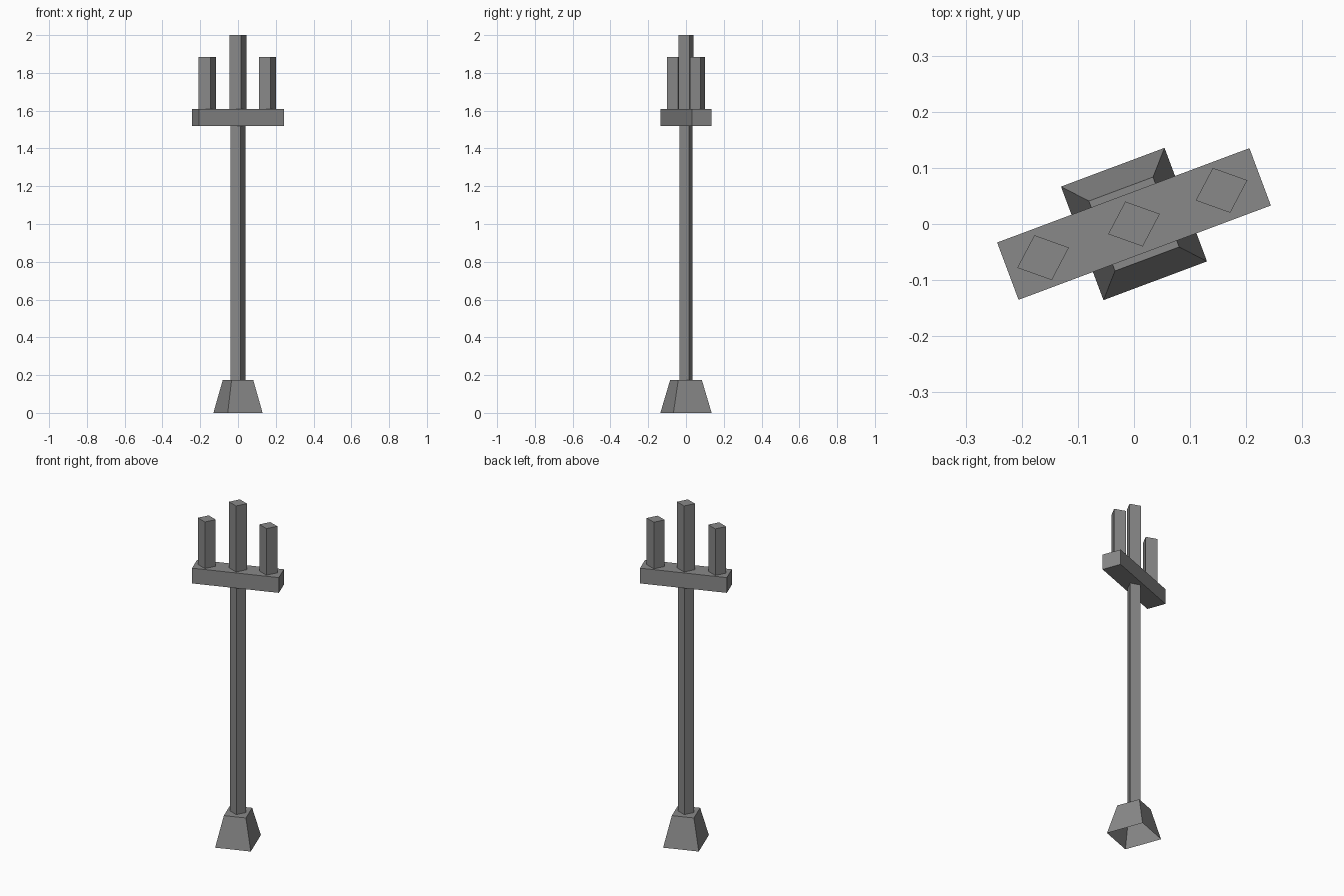
import bpy, bmesh, math
from mathutils import Matrix, Vector

if "Cube" in bpy.data.objects:
    bpy.data.objects.remove(bpy.data.objects["Cube"])

TURN = Matrix.Rotation(math.radians(20.5), 2)   # base and crossbeam are turned about z

stone = bpy.data.materials.new("grey_stone")
stone.diffuse_color = (0.25, 0.25, 0.25, 1)
stone.use_nodes = True
stone.node_tree.nodes["Principled BSDF"].inputs["Base Color"].default_value = stone.diffuse_color


def rectangle(w, d):
    pts = [(-w, -d), (w, -d), (w, d), (-w, d)]
    return [TURN @ Vector(p) / 2 for p in pts]


def diamond(scale=1.0):
    a, b = Vector((-0.0155, 0.04)), Vector((-0.046, -0.018))
    return [p * scale for p in (a, b, -a, -b)]


def prism(name, low, high, z0, z1, centre=(0, 0), bottom=False, top=True):
    """Join two four-sided outlines, with optional caps."""
    bm = bmesh.new()
    ring0 = [bm.verts.new((p.x, p.y, 0)) for p in low]
    ring1 = [bm.verts.new((p.x, p.y, z1 - z0)) for p in high]
    for i in range(4):
        j = (i + 1) % 4
        bm.faces.new((ring0[i], ring0[j], ring1[j], ring1[i]))
    if bottom:
        bm.faces.new(ring0[::-1])
    if top:
        bm.faces.new(ring1)
    mesh = bpy.data.meshes.new(name)
    bm.to_mesh(mesh)
    bm.free()
    mesh.materials.append(stone)
    obj = bpy.data.objects.new(name, mesh)
    obj.location = (*centre, z0)
    bpy.context.collection.objects.link(obj)


# Tapered foot, hollow underneath
prism("foot", rectangle(0.197, 0.216), rectangle(0.122, 0.133), 0, 0.175)

# Slim pole between foot and crossbeam
prism("pole", diamond(0.88), diamond(0.88), 0.175, 1.52, top=False)

# Crossbeam
beam = rectangle(0.48, 0.109)
prism("crossbeam", beam, beam, 1.52, 1.61, bottom=True)

# Three upright prongs, the middle one taller
for name, centre, z1 in (("left_prong", (-0.162, -0.06), 1.885),
                         ("middle_prong", (0, 0), 2.0),
                         ("right_prong", (0.156, 0.06), 1.885)):
    prism(name, diamond(), diamond(), 1.61, z1, centre)
